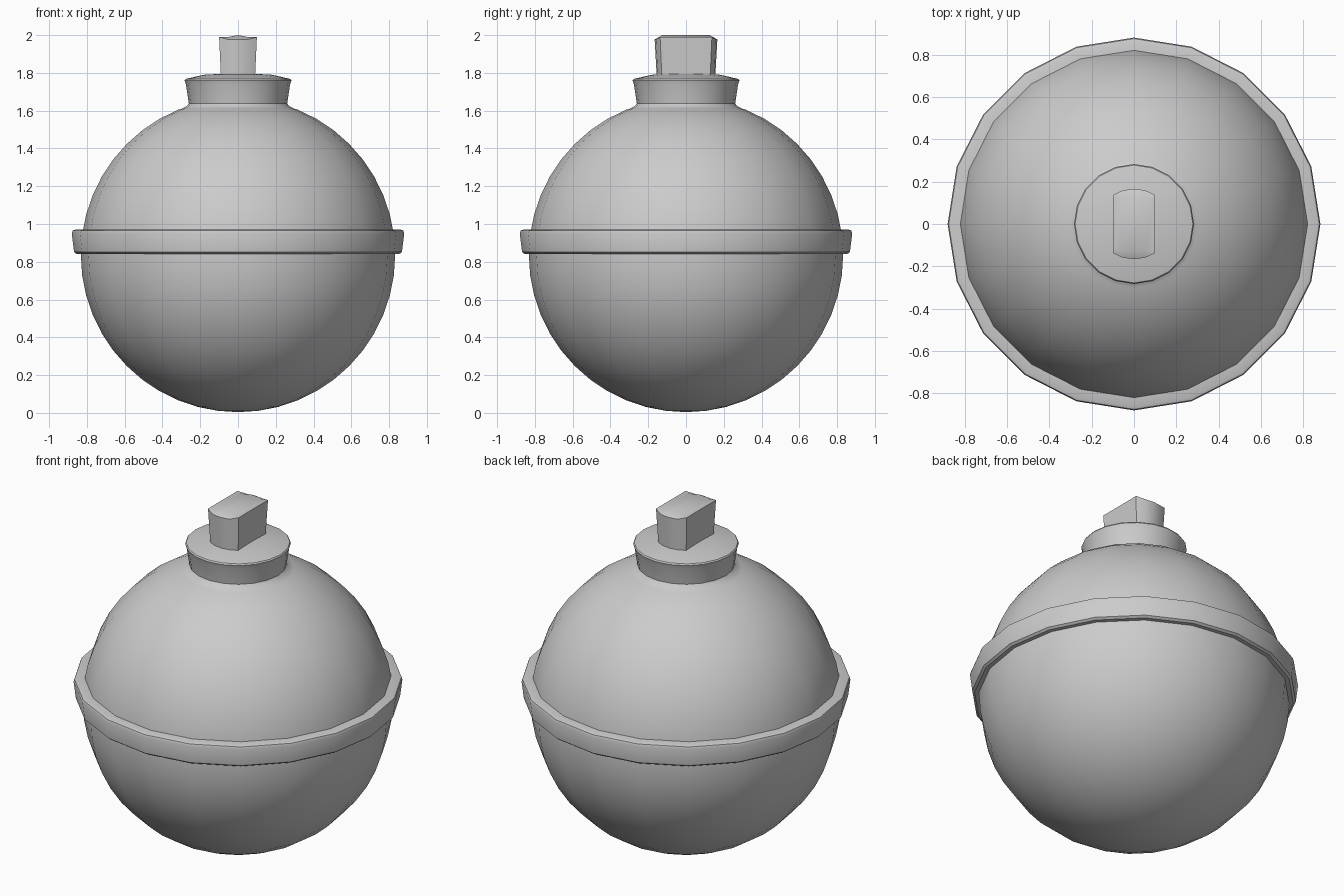
import bpy, bmesh
from math import sin, cos, pi, radians

if "Cube" in bpy.data.objects:
    bpy.data.objects.remove(bpy.data.objects["Cube"])

SEG = 20


def finish(name, bm):
    bmesh.ops.remove_doubles(bm, verts=bm.verts, dist=1e-5)
    bmesh.ops.recalc_face_normals(bm, faces=bm.faces)
    me = bpy.data.meshes.new(name)
    bm.to_mesh(me)
    bm.free()
    ob = bpy.data.objects.new(name, me)
    bpy.context.collection.objects.link(ob)
    bpy.ops.object.select_all(action='DESELECT')
    ob.select_set(True)
    bpy.context.view_layer.objects.active = ob
    bpy.ops.object.shade_smooth_by_angle(angle=radians(32))
    return ob


def lathe(name, profile, closed=False):
    """Spin an (r, z) profile about the z axis."""
    bm = bmesh.new()
    vs = [bm.verts.new((r, 0, z)) for r, z in profile]
    pairs = list(zip(vs, vs[1:])) + ([(vs[-1], vs[0])] if closed else [])
    edges = [bm.edges.new(p) for p in pairs]
    bmesh.ops.spin(bm, geom=vs + edges, axis=(0, 0, 1), cent=(0, 0, 0),
                   angle=2 * pi, steps=SEG)
    return finish(name, bm)


# Round body with a small fillet up into the neck
R, CZ, N = 0.832, 0.836, 24
arc = [(R * sin(pi * i / N), CZ - R * cos(pi * i / N)) for i in range(N - 2)]
arc[0] = (0, 0.004)
lathe("body", arc + [(0.30, 1.61), (0.27, 1.625), (0.26, 1.64)])

# Flared neck with a gently domed top
lathe("neck", [(0.26, 1.635), (0.275, 1.735), (0.283, 1.76), (0.278, 1.768),
               (0.18, 1.79), (0, 1.80)])

# Band around the middle
lathe("band", [(0.79, 0.842), (0.855, 0.842), (0.868, 0.852), (0.88, 0.95),
               (0.875, 0.965), (0.862, 0.97), (0.79, 0.97)], closed=True)

# Fuse plug: flat sides, rounded ends, slightly arched top
half = [(0.10, 0.137), (0.053, 0.159), (0, 0.166), (-0.053, 0.159), (-0.10, 0.137)]
outline = half + [(-x, -y) for x, y in half]
bm = bmesh.new()
low = [bm.verts.new((x * 0.9, y * 0.93, 1.77)) for x, y in outline]
top = [bm.verts.new((x, y, 1.99 if abs(x) > 0.09 else 1.977)) for x, y in outline]
n = len(outline)
for i in range(n):
    j = (i + 1) % n
    bm.faces.new((low[i], low[j], top[j], top[i]))
bm.faces.new(low[::-1])
# Crown rows across the top
crown = [bm.verts.new((x, y, 2.0 if x == 0 else 1.99))
         for y in (0.125, -0.125) for x in (0.098, 0.053, 0, -0.053, -0.098)]
a, b = crown[:5], crown[5:]
back, front = top[:5], top[5:][::-1]
for i in range(4):
    bm.faces.new((back[i], back[i + 1], a[i + 1], a[i]))
    bm.faces.new((a[i], a[i + 1], b[i + 1], b[i]))
    bm.faces.new((b[i], b[i + 1], front[i + 1], front[i]))
bm.faces.new((back[0], a[0], b[0], front[0]))
bm.faces.new((back[4], front[4], b[4], a[4]))
finish("fuse_plug", bm)
